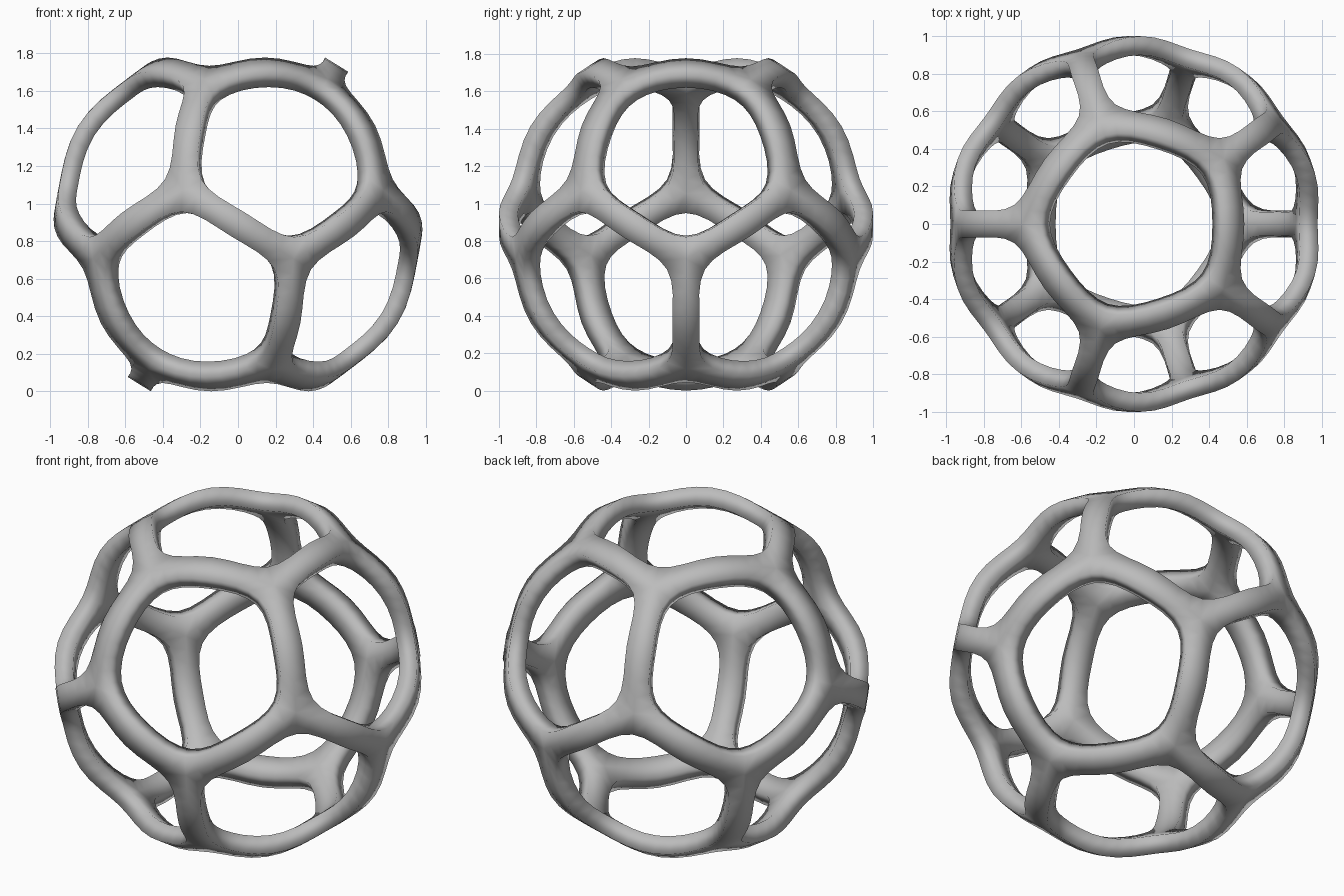
import bpy, bmesh, math
from mathutils import Vector

if "Cube" in bpy.data.objects:
    bpy.data.objects.remove(bpy.data.objects["Cube"])

STEPS = 8            # segments along each strut
DEPTH = 0.90         # inner shell scale
CENTRE_Z = 0.89
R_NODE, R_MID = 0.975, 1.0

def ring(r, z, start):
    return [Vector((r * math.cos(math.radians(start + 72 * k)),
                    r * math.sin(math.radians(start + 72 * k)), z)) for k in range(5)]

# dodecahedron directions: 20 nodes and 12 face axes
nodes = ring(.607, .795, 36) + ring(.982, .188, 36) + ring(.982, -.188, 0) + ring(.607, -.795, 0)
nodes = [n.normalized() for n in nodes]
s = 1 / math.sqrt(5)
axes = [Vector((0, 0, 1)), Vector((0, 0, -1))] + ring(2 * s, s, 0) + ring(2 * s, -s, 36)

# hole edge as tangent of the angle from the face axis, at strut middle and at node
T_MID = math.tan(math.radians(27.55))
T_NODE = math.tan(math.radians(30.5))

bm = bmesh.new()
for axis in axes:
    corners = sorted(nodes, key=lambda n: -n.dot(axis))[:5]
    u = (corners[0] - axis * corners[0].dot(axis)).normalized()
    v = axis.cross(u)
    corners.sort(key=lambda n: math.atan2(n.dot(v), n.dot(u)) % (2 * math.pi - 1e-3))
    loops = []
    for i in range(5):
        a, b = corners[i], corners[(i + 1) % 5]
        for k in range(STEPS):
            t = k / STEPS
            w = (1 - math.cos(2 * math.pi * t)) / 2      # 0 at node, 1 at strut middle
            rim = a.lerp(b, t).normalized()
            flat = (rim - axis * rim.dot(axis)).normalized()
            hole = (axis + flat * (T_NODE + (T_MID - T_NODE) * w)).normalized()
            r = R_NODE + (R_MID - R_NODE) * w
            rh = r + 0.005 - 0.0025 * w
            pts = [rim * r, hole * rh, hole * rh * DEPTH, rim * r * DEPTH]
            loops.append([bm.verts.new(p + Vector((0, 0, CENTRE_Z))) for p in pts])
    # outer skin, hole wall, inner skin
    for i, p in enumerate(loops):
        q = loops[(i + 1) % len(loops)]
        for j in range(3):
            bm.faces.new((p[j], q[j], q[j + 1], p[j + 1]))

bmesh.ops.remove_doubles(bm, verts=bm.verts, dist=0.001)
bmesh.ops.recalc_face_normals(bm, faces=bm.faces)
low = min(v.co.z for v in bm.verts)
bmesh.ops.translate(bm, verts=bm.verts, vec=(0, 0, -low))
for f in bm.faces:
    f.smooth = True

me = bpy.data.meshes.new("dodecahedron_frame")
bm.to_mesh(me)
bm.free()
mat = bpy.data.materials.new("grey")
mat.diffuse_color = (0.5, 0.5, 0.5, 1)
mat.use_nodes = True
mat.node_tree.nodes["Principled BSDF"].inputs["Base Color"].default_value = mat.diffuse_color
me.materials.append(mat)
bpy.context.collection.objects.link(bpy.data.objects.new("dodecahedron_frame", me))
